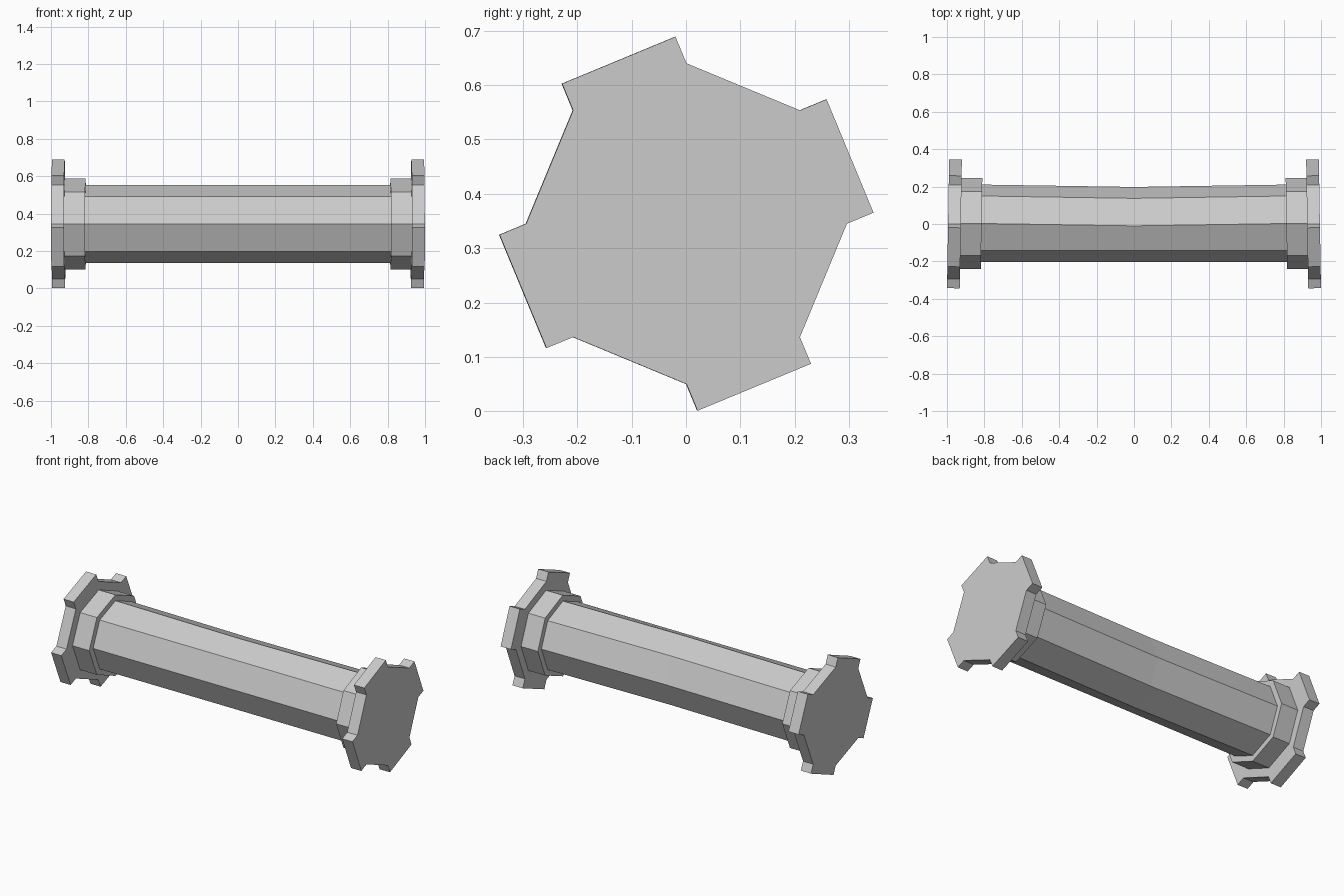
import bpy, bmesh
from math import sin, cos, pi

if "Cube" in bpy.data.objects:
    bpy.data.objects.remove(bpy.data.objects["Cube"])

CZ = 0.345     # height of the long axis
LEAN = 0.0165  # slight lean of the end pieces


def octagon(r):
    return [(r * cos(i * pi / 4), r * sin(i * pi / 4)) for i in range(8)]


def toothed_octagon(r, depth):
    """Octagon with every other side pushed straight out."""
    pts, o = [], octagon(r)
    for i in range(0, 8, 2):
        a = (i + 0.5) * pi / 4
        dy, dz = depth * cos(a), depth * sin(a)
        p, q = o[i], o[i + 1]
        pts += [p, (p[0] + dy, p[1] + dz), (q[0] + dy, q[1] + dz), q]
    return pts


def loft(name, rings, mirror=False):
    """Skin a list of (x, outline, lean, y-shift function) rings along x."""
    bm = bmesh.new()
    loops = [[bm.verts.new((x - lean * y, y + shift(y), CZ + z)) for y, z in pts]
             for x, pts, lean, shift in rings]
    for a, b in zip(loops, loops[1:]):
        n = len(a)
        for i in range(n):
            j = (i + 1) % n
            bm.faces.new((a[i], a[j], b[j], b[i]))
    bm.faces.new(loops[0])
    bm.faces.new(loops[-1])
    bmesh.ops.recalc_face_normals(bm, faces=bm.faces[:])
    me = bpy.data.meshes.new(name)
    bm.to_mesh(me)
    bm.free()
    ob = bpy.data.objects.new(name, me)
    bpy.context.collection.objects.link(ob)
    if mirror:
        m = ob.modifiers.new("mirror", 'MIRROR')
        m.use_axis = (True, False, False)
        m.use_mirror_merge = False
    return ob


def up(y):
    return 0.003


# Shaft: octagonal, dished slightly on the back half at mid length
def dish(y):
    return -0.010 if y > -0.01 else 0.005


shaft = octagon(0.208)
loft("shaft", [(-0.9, shaft, 0, lambda y: 0.004),
               (0, shaft, 0, dish),
               (0.9, shaft, 0, lambda y: 0.004)])

# Collars at both ends
collar = octagon(0.243)
loft("collars", [(0.815, collar, LEAN, up), (0.93, collar, LEAN, up)], True)

# Toothed end flanges
flange = toothed_octagon(0.295, 0.053)
loft("flanges", [(0.926, flange, LEAN, lambda y: 0.0),
                 (0.994, flange, LEAN, lambda y: 0.001)], True)
